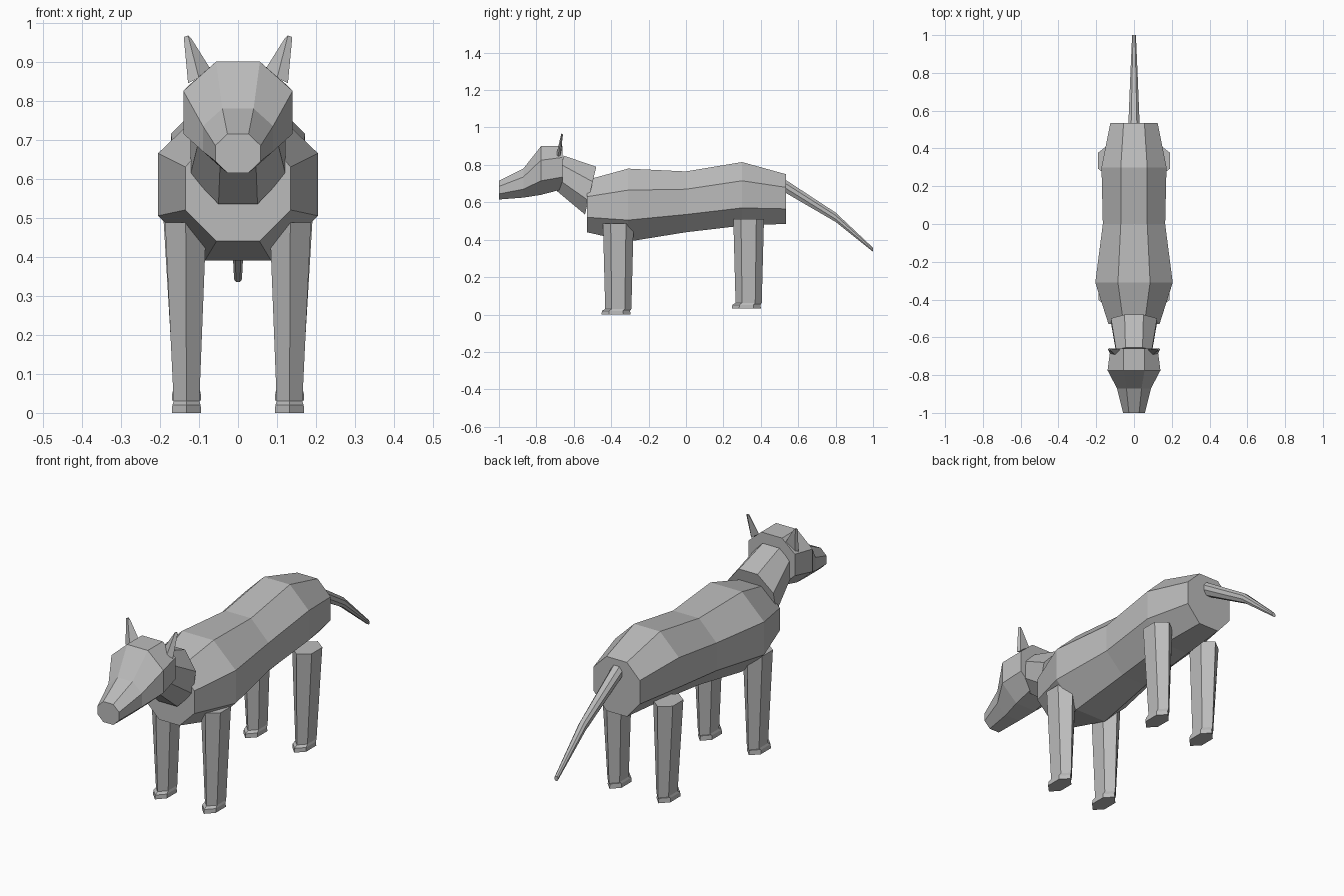
import bpy, bmesh, math
from mathutils import Vector

cube = bpy.data.objects.get("Cube")
if cube:
    bpy.data.objects.remove(cube, do_unlink=True)

grey = bpy.data.materials.new("plain grey")
grey.use_nodes = True
COLOUR = (0.5, 0.5, 0.5, 1)
grey.diffuse_color = COLOUR
grey.node_tree.nodes["Principled BSDF"].inputs["Base Color"].default_value = COLOUR


def loft(name, rings):
    """Skin a list of equal-length point rings and cap both ends."""
    bm = bmesh.new()
    loops = [[bm.verts.new(p) for p in ring] for ring in rings]
    n = len(loops[0])
    for a, b in zip(loops, loops[1:]):
        for i in range(n):
            j = (i + 1) % n
            bm.faces.new((a[i], a[j], b[j], b[i]))
    bm.faces.new(loops[0])
    bm.faces.new(loops[-1])
    bmesh.ops.recalc_face_normals(bm, faces=bm.faces[:])
    mesh = bpy.data.meshes.new(name)
    bm.to_mesh(mesh)
    bm.free()
    mesh.materials.append(grey)
    obj = bpy.data.objects.new(name, mesh)
    bpy.context.collection.objects.link(obj)
    return obj


def octagon(y, half, flat, top, upper, lower, bottom, y_low=None):
    """Eight-sided section; y_low slants its underside along the body."""
    y_low = y if y_low is None else y_low

    def place(x, z):
        t = (top - z) / (top - bottom)
        return (x, y + (y_low - y) * t, z)
    right = [place(flat, top), place(half, upper), place(half, lower), place(flat, bottom)]
    return right + [(-x, yy, z) for x, yy, z in reversed(right)]


# Body
loft("body", [
    octagon(-0.53, 0.135, 0.055, 0.72, 0.63, 0.52, 0.44),
    octagon(-0.31, 0.205, 0.085, 0.78, 0.665, 0.505, 0.39),
    octagon(0.0, 0.165, 0.07, 0.765, 0.67, 0.535, 0.44),
    octagon(0.30, 0.172, 0.07, 0.815, 0.715, 0.57, 0.475),
    octagon(0.535, 0.125, 0.055, 0.75, 0.68, 0.565, 0.485),
])

# Neck
loft("neck", [
    octagon(-0.655, 0.095, 0.045, 0.85, 0.80, 0.72, 0.66, -0.69),
    octagon(-0.48, 0.122, 0.05, 0.79, 0.71, 0.61, 0.535, -0.54),
])

# Head with tapering snout
loft("head", [
    octagon(-1.0, 0.058, 0.027, 0.715, 0.685, 0.645, 0.615),
    octagon(-0.87, 0.09, 0.04, 0.78, 0.735, 0.67, 0.625),
    octagon(-0.775, 0.14, 0.056, 0.90, 0.825, 0.715, 0.64),
    octagon(-0.66, 0.125, 0.056, 0.90, 0.84, 0.735, 0.67),
])

# Tail
loft("tail", [
    octagon(0.525, 0.03, 0.015, 0.725, 0.705, 0.68, 0.655),
    octagon(0.80, 0.019, 0.01, 0.545, 0.53, 0.51, 0.495),
    octagon(1.0, 0.01, 0.005, 0.357, 0.35, 0.342, 0.335),
])

# Ears
for side, word in ((1, "left"), (-1, "right")):
    base = [(0.073, -0.665, 0.885), (0.10, -0.692, 0.858),
            (0.128, -0.685, 0.845), (0.118, -0.672, 0.85)]
    tip = [(0.12, -0.66, 0.96), (0.128, -0.667, 0.967),
           (0.139, -0.663, 0.963), (0.13, -0.657, 0.966)]
    loft(word + "_ear", [[(side * x, y, z) for x, y, z in ring] for ring in (base, tip)])


# Legs
def hexagon(x, y, z, rx, ry):
    return [(x + rx * math.sin(k * math.pi / 3), y + ry * math.cos(k * math.pi / 3), z)
            for k in range(6)]


def leg(name, side, top_x, y, top_z, ground):
    foot_x = side * 0.132
    loft(name, [
        hexagon(side * top_x, y, top_z, 0.061, 0.082),
        hexagon(foot_x, y, ground + 0.03, 0.038, 0.07),
        hexagon(foot_x, y - 0.012, ground + 0.02, 0.042, 0.075),
        hexagon(foot_x, y - 0.012, ground, 0.043, 0.078),
    ])


for side, word in ((1, "left"), (-1, "right")):
    leg("front_" + word + "_leg", side, 0.134, -0.362, 0.488, 0.0)
    leg("hind_" + word + "_leg", side, 0.139, 0.335, 0.512, 0.032)
